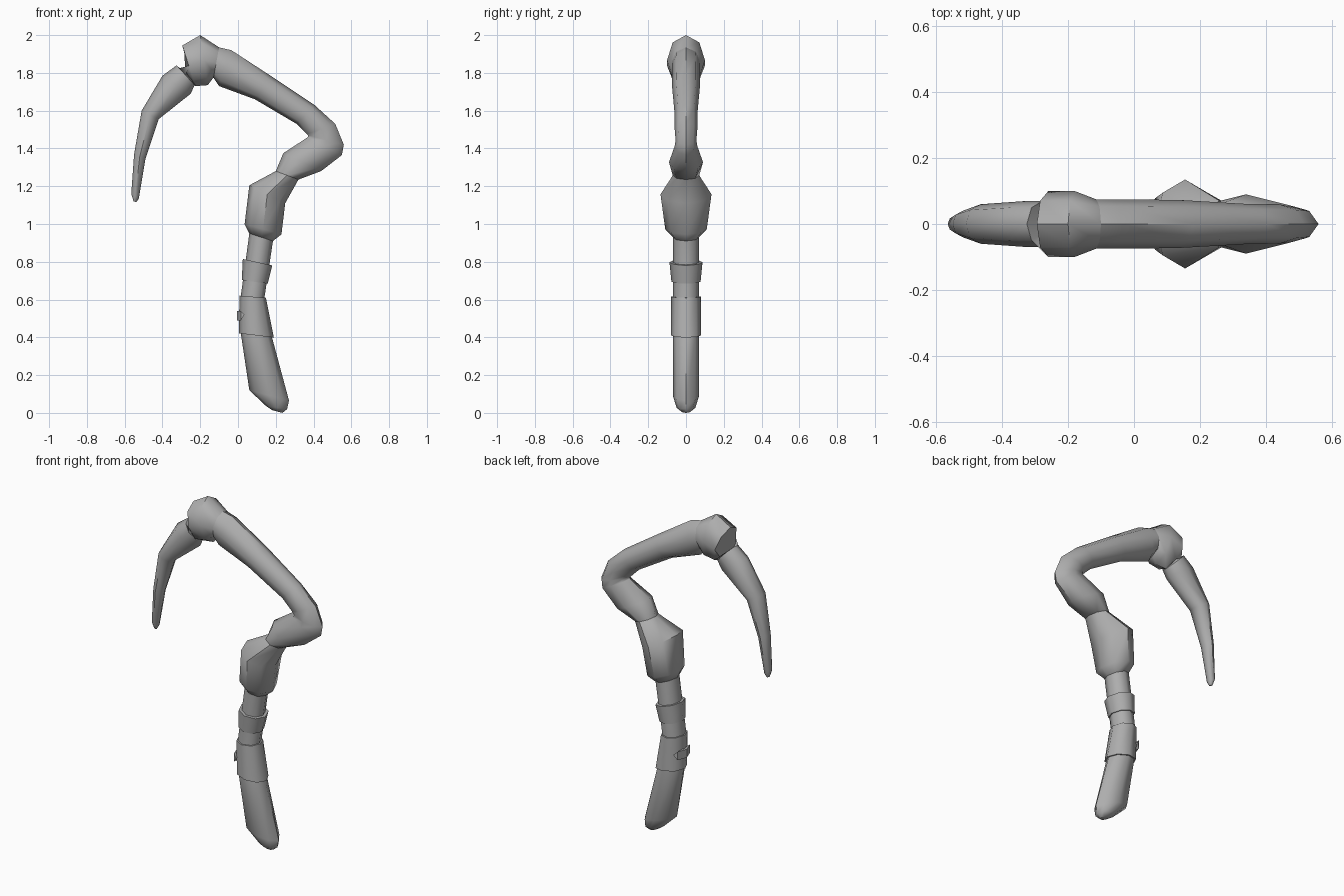
import bpy, bmesh, math
from mathutils import Vector

cube = bpy.data.objects.get("Cube")
if cube:
    bpy.data.objects.remove(cube, do_unlink=True)

grey = bpy.data.materials.new("plain_grey")
grey.use_nodes = True
colour = (.42, .42, .42, 1)
grey.diffuse_color = colour
grey.node_tree.nodes["Principled BSDF"].inputs["Base Color"].default_value = colour
SIDES = 8


def finish(name, bm, angle):
    """Turn the bmesh into a shaded object with the grey material."""
    bmesh.ops.recalc_face_normals(bm, faces=bm.faces)
    mesh = bpy.data.meshes.new(name)
    bm.to_mesh(mesh)
    bm.free()
    mesh.materials.append(grey)
    obj = bpy.data.objects.new(name, mesh)
    bpy.context.collection.objects.link(obj)
    bpy.ops.object.select_all(action='DESELECT')
    obj.select_set(True)
    bpy.context.view_layer.objects.active = obj
    bpy.ops.object.shade_smooth_by_angle(angle=math.radians(angle))


def section(left_x, left_z, right_x, right_z, depth):
    """Cross-section: its centre, its half width vector and its half depth."""
    left, right = Vector((left_x, 0, left_z)), Vector((right_x, 0, right_z))
    return (left + right) / 2, (right - left) / 2, depth


def blend(sections, position, swell):
    """Cross-section part-way along a row of sections, enlarged by swell."""
    index = min(int(position), len(sections) - 2)
    t = position - index
    centre, half, depth = (a + (b - a) * t for a, b in zip(sections[index], sections[index + 1]))
    return centre, half * swell, depth * swell


def loft(name, sections):
    """Skin a row of octagonal cross-sections and cap both ends."""
    bm = bmesh.new()
    rings = []
    for centre, half, depth in sections:
        angles = [math.tau * i / SIDES for i in range(SIDES)]
        rings.append([bm.verts.new(centre + half * math.cos(a) + Vector((0, depth * math.sin(a), 0)))
                      for a in angles])
    for low, high in zip(rings, rings[1:]):
        for i in range(SIDES):
            j = (i + 1) % SIDES
            bm.faces.new((low[i], low[j], high[j], high[i]))
    bm.faces.new(rings[0])
    bm.faces.new(rings[-1])
    finish(name, bm, 50)


# Cross-sections where neighbouring parts meet
grip_top = section(.06, .95, .185, .91, .07)
collar_top = section(.2, 1.28, .32, 1.235, .07)
arm_end = section(-.13, 1.775, -.1, 1.935, .075)
spike_root = section(-.325, 1.84, -.23, 1.735, .07)

# Grip with a rounded butt
grip = [
    section(.18, .015, .235, 0, .025),
    section(.15, .035, .26, .02, .05),
    section(.06, .12, .27, .065, .07),
    section(.015, .42, .18, .4, .07),
    section(.015, .62, .14, .61, .07),
    grip_top]
loft("handle", grip)

# Bands wrapped around the grip
loft("lower_wrap", [blend(grip, p, 1.12) for p in (3, 4)])
loft("upper_wrap", [blend(grip, 4.25, 1.1), blend(grip, 4.58, 1.25)])

# Pointed loose end of the lower wrap, mirrored front to back
bm = bmesh.new()
for y in (-.07, .07):
    bm.verts.new((.035, y, .52))
for z in (.49, .54):
    bm.verts.new((-.006, 0, z))
    for y in (-.06, .06):
        bm.verts.new((.015, y, z))
bmesh.ops.convex_hull(bm, input=bm.verts)
finish("wrap_end", bm, 30)

# Wide collar above the grip
loft("collar", [
    grip_top,
    section(.035, 1, .23, .945, .11),
    section(.06, 1.205, .25, 1.11, .135),
    collar_top])

# Bent arm from the collar, round the elbow, to the knob
loft("elbow_arm", [
    collar_top,
    section(.24, 1.375, .44, 1.28, .09),
    section(.37, 1.46, .55, 1.365, .06),
    section(.37, 1.47, .56, 1.42, .055),
    section(.365, 1.475, .515, 1.53, .06),
    section(.31, 1.53, .405, 1.63, .06),
    section(.09, 1.66, .18, 1.78, .073),
    section(-.1, 1.73, -.035, 1.92, .075),
    arm_end])

# Faceted knob at the top
loft("top_knob", [
    arm_end,
    section(-.16, 1.735, -.2, 2, .1),
    section(-.225, 1.73, -.295, 1.945, .1),
    spike_root])

# Curved spike hanging from the knob
loft("spike", [
    spike_root,
    section(-.4, 1.785, -.25, 1.69, .07),
    section(-.51, 1.6, -.42, 1.555, .06),
    section(-.55, 1.37, -.49, 1.345, .04),
    section(-.565, 1.16, -.525, 1.135, .024),
    section(-.553, 1.12, -.538, 1.115, .01)])
